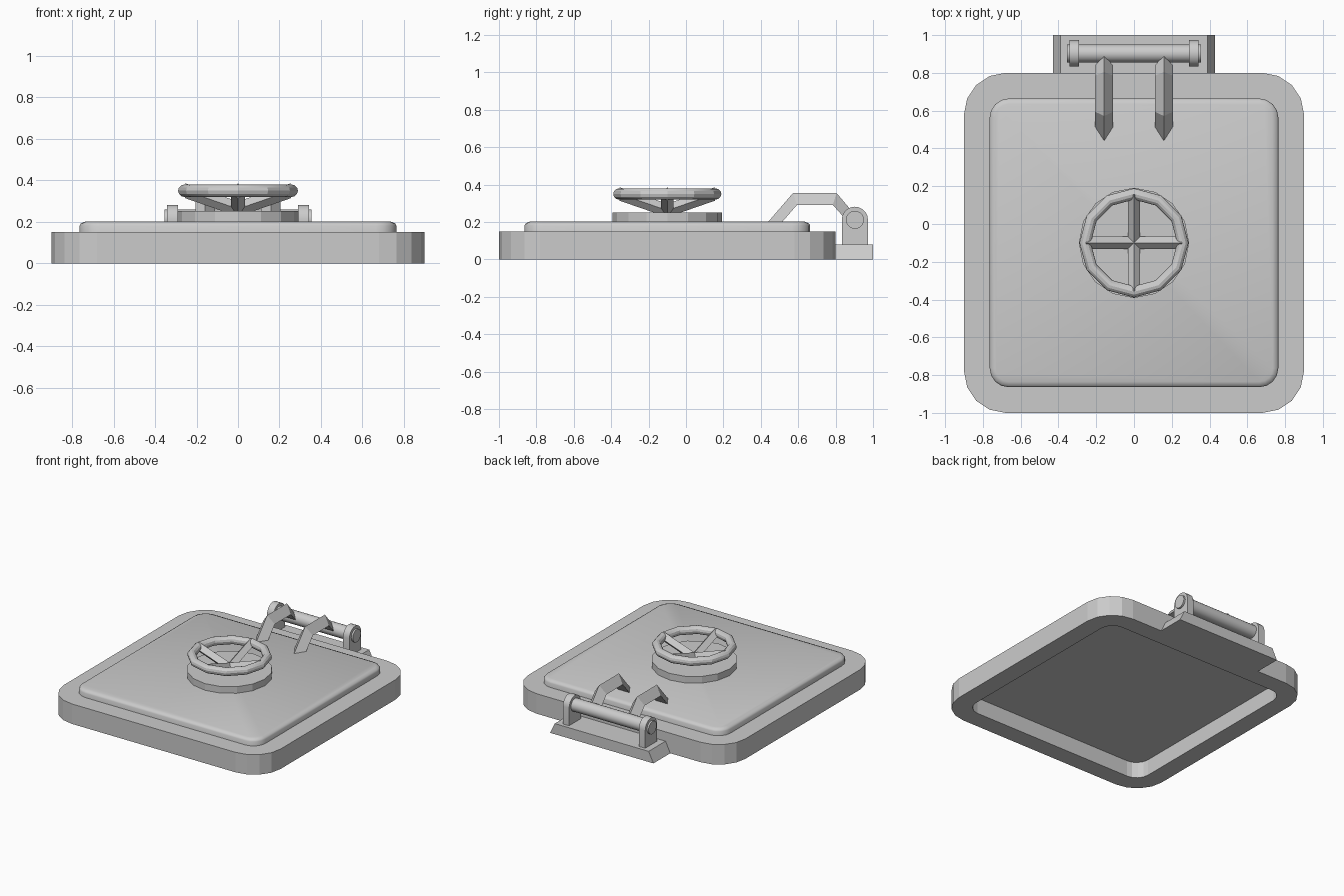
import bpy, bmesh, math
from mathutils import Vector

old = bpy.data.objects.get("Cube")
if old:
    bpy.data.objects.remove(old, do_unlink=True)

grey = bpy.data.materials.new("plain grey")
grey.use_nodes = True
grey.diffuse_color = (0.6, 0.6, 0.6, 1)
grey.node_tree.nodes["Principled BSDF"].inputs["Base Color"].default_value = (0.6, 0.6, 0.6, 1)

CY = -0.1                  # centre of the hatch in y
HINGE_Y, HINGE_Z = 0.903, 0.212


def finish(obj, smooth=0):
    obj.data.materials.append(grey)
    if smooth:
        bpy.ops.object.select_all(action='DESELECT')
        obj.select_set(True)
        bpy.context.view_layer.objects.active = obj
        bpy.ops.object.shade_smooth_by_angle(angle=math.radians(smooth))
    return obj


def loft(name, loops, ring=False, smooth=0):
    """Skin a row of equal loops; ring joins last to first, else caps the ends."""
    bm = bmesh.new()
    rows = [[bm.verts.new(p) for p in loop] for loop in loops]
    n = len(rows[0])
    pairs = list(zip(rows, rows[1:])) + ([(rows[-1], rows[0])] if ring else [])
    for a, b in pairs:
        for i in range(n):
            j = (i + 1) % n
            bm.faces.new((a[i], a[j], b[j], b[i]))
    if not ring:
        bm.faces.new(rows[0][::-1])
        bm.faces.new(rows[-1])
    bmesh.ops.recalc_face_normals(bm, faces=bm.faces)
    mesh = bpy.data.meshes.new(name)
    bm.to_mesh(mesh)
    bm.free()
    obj = bpy.data.objects.new(name, mesh)
    bpy.context.collection.objects.link(obj)
    return finish(obj, smooth)


def rounded_square(half, radius, z, seg=4):
    pts = []
    for q, (sx, sy) in enumerate([(1, 1), (-1, 1), (-1, -1), (1, -1)]):
        for k in range(seg + 1):
            a = math.pi / 2 * (q + k / seg)
            pts.append((sx * (half - radius) + radius * math.cos(a),
                        CY + sy * (half - radius) + radius * math.sin(a), z))
    return pts


# Frame with an open middle, and the raised lid inside it
loft("hatch_frame", [rounded_square(*s) for s in
     [(0.9, 0.22, 0), (0.9, 0.22, 0.15), (0.764, 0.1, 0.15), (0.764, 0.1, 0)]], ring=True)
loft("hatch_lid", [rounded_square(*s) for s in
     [(0.764, 0.1, 0.12), (0.764, 0.1, 0.182), (0.757, 0.093, 0.193), (0.735, 0.071, 0.202)]],
     smooth=40)

# Hinge plate with sloping ends
loft("hinge_plate", [[(-0.43, y, 0), (0.43, y, 0), (0.39, y, 0.08), (-0.39, y, 0.08)]
                     for y in (0.8, 1.0)])

# Hinge brackets: upright posts with round tops
R = 0.07
profile = [(HINGE_Y - R, 0.075), (HINGE_Y + R, 0.075)]
profile += [(HINGE_Y + R * math.cos(math.pi * k / 10), HINGE_Z + R * math.sin(math.pi * k / 10))
            for k in range(11)]
for side, s in (("left", 1), ("right", -1)):
    loft(side + "_hinge_bracket", [[(s * x, y, z) for y, z in profile] for x in (0.29, 0.342)],
         smooth=30)

# Hinge pin
bpy.ops.mesh.primitive_cylinder_add(vertices=20, radius=0.048, depth=0.71,
                                    location=(0, HINGE_Y, HINGE_Z), rotation=(0, math.pi / 2, 0))
pin = bpy.context.object
pin.name = "hinge_pin"
finish(pin, 30)

# Bent arms with a ridged top, from the lid to the pin
ridge = [(0.43, 0.19), (0.572, 0.355), (0.805, 0.355), (0.89, 0.255)]
under = [(0.505, 0.19), (0.594, 0.292), (0.785, 0.292), (0.84, 0.23)]
for side, s in (("left", 1), ("right", -1)):
    c = s * 0.158
    loft(side + "_hinge_arm", [[(c, *top), (c + 0.048, *low), (c - 0.048, *low)]
                               for top, low in zip(ridge, under)])

# Handwheel base and rim
bpy.ops.mesh.primitive_cylinder_add(vertices=16, radius=0.292, depth=0.06, location=(0, CY, 0.222))
base = bpy.context.object
base.name = "wheel_base"
finish(base)
bpy.ops.mesh.primitive_torus_add(major_segments=12, minor_segments=12, major_radius=0.259,
                                 minor_radius=0.03, location=(0, CY, 0.35))
rim = bpy.context.object
rim.name = "wheel_rim"
finish(rim, 29)

# Square spokes set on edge, rising from the hub to the rim
for k, side in enumerate(("left", "back", "right", "front")):
    a = k * math.pi / 2
    out = Vector((math.cos(a), math.sin(a), 0))
    across = Vector((-out.y, out.x, 0)) * 0.033
    up = Vector((0, 0, 0.036))
    loft(side + "_wheel_spoke",
         [[p + across, p + up, p - across, p - up]
          for p in (Vector((0, CY, 0.262)), Vector((0, CY, 0.35)) + out * 0.255)])
